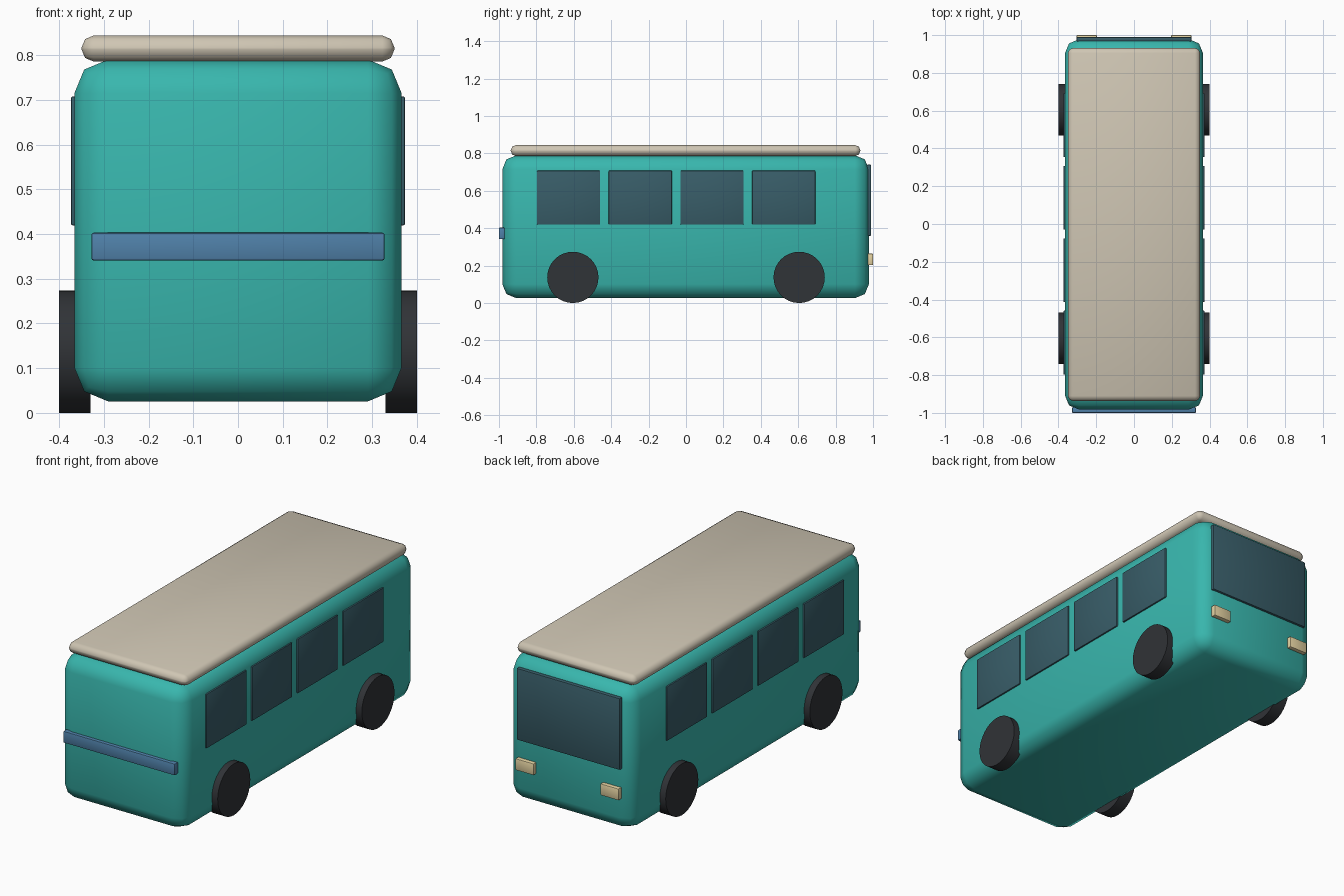
import bpy, math

if "Cube" in bpy.data.objects:
    bpy.data.objects.remove(bpy.data.objects["Cube"])


def material(name, rgb):
    m = bpy.data.materials.new(name)
    m.diffuse_color = (*rgb, 1)
    m.use_nodes = True
    m.node_tree.nodes["Principled BSDF"].inputs["Base Color"].default_value = m.diffuse_color
    return m


TEAL = material("teal_paint", (0.04, 0.47, 0.42))
CREAM = material("cream_paint", (0.62, 0.56, 0.45))
GLASS = material("dark_glass", (0.04, 0.11, 0.14))
RUBBER = material("rubber", (0.03, 0.033, 0.038))
LAMP = material("lamp", (0.78, 0.65, 0.36))
BLUE = material("blue_trim", (0.08, 0.22, 0.40))


def box(name, x, y, z, bevel, segments, mat, angle=35):
    """Bevelled box from (min, max) ranges on each axis."""
    bpy.ops.mesh.primitive_cube_add(size=1, location=[sum(r) / 2 for r in (x, y, z)])
    ob = bpy.context.object
    ob.name = name
    ob.scale = [r[1] - r[0] for r in (x, y, z)]
    bpy.ops.object.transform_apply(location=False, rotation=False, scale=True)
    mod = ob.modifiers.new("bevel", "BEVEL")
    mod.width = bevel
    mod.segments = segments
    bpy.ops.object.modifier_apply(modifier=mod.name)
    ob.data.materials.append(mat)
    bpy.ops.object.shade_smooth_by_angle(angle=math.radians(angle))
    return ob


# Body shell and roof slab
box("body", (-0.366, 0.366), (-0.982, 0.978), (0.026, 0.79), 0.075, 2, TEAL, 60)
box("roof", (-0.35, 0.35), (-0.937, 0.932), (0.786, 0.844), 0.027, 2, CREAM, 60)

# Side windows and wheels on both sides
for side, s in (("left", -1), ("right", 1)):
    for i in range(4):
        yc = -0.628 + 0.3835 * i
        box(f"{side}_window_{i + 1}", sorted((s * 0.355, s * 0.374)),
            (yc - 0.169, yc + 0.169), (0.419, 0.708), 0.005, 2, GLASS)
    for end, yc in (("front", -0.605), ("rear", 0.605)):
        bpy.ops.mesh.primitive_cylinder_add(vertices=32, radius=0.137, depth=0.07,
                                            location=(s * 0.365, yc, 0.137),
                                            rotation=(0, math.pi / 2, 0))
        wheel = bpy.context.object
        wheel.name = f"{end}_{side}_wheel"
        wheel.data.materials.append(RUBBER)
        bpy.ops.object.shade_smooth_by_angle(angle=math.radians(35))
    # Headlamp
    box(f"{side}_headlamp", sorted((s * 0.196, s * 0.304)), (0.97, 1.0),
        (0.202, 0.264), 0.005, 2, LAMP)

# Windscreen and the trim strip on the opposite end
box("windscreen", (-0.304, 0.304), (0.965, 0.99), (0.359, 0.74), 0.006, 2, GLASS)
box("trim_strip", (-0.328, 0.328), (-1.0, -0.97), (0.341, 0.403), 0.005, 2, BLUE)
